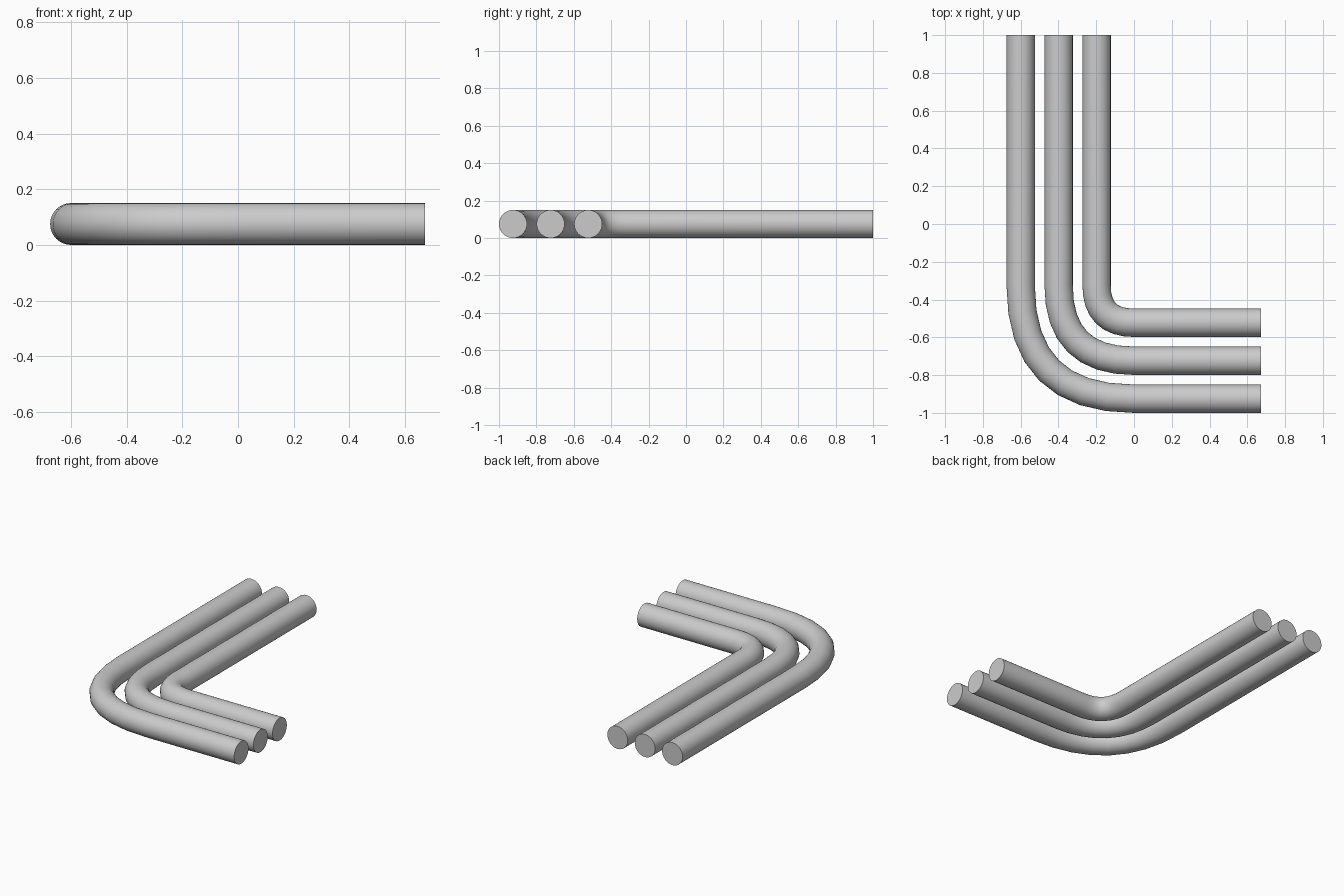
import bpy, bmesh, math
from mathutils import Vector

if "Cube" in bpy.data.objects:
    bpy.data.objects.remove(bpy.data.objects["Cube"])

RADIUS = 0.075
SIDES = 32
BEND_STEPS = 8
CENTRE_Y = -0.325     # common corner centre of the three bends (x = 0)


def pipe_path(r):
    """Straight leg along y, rounded corner, straight leg along x."""
    a, c, b = Vector((-r, CENTRE_Y)), Vector((-r, CENTRE_Y - r)), Vector((0, CENTRE_Y - r))
    pts = [(Vector((-r, 1.0)), Vector((0, -1)))]
    for i in range(BEND_STEPS + 1):
        t = i / BEND_STEPS
        p = a * (1 - t) ** 2 + c * 2 * t * (1 - t) + b * t * t
        d = (c - a) * (1 - t) + (b - c) * t
        pts.append((p, d.normalized()))
    pts.append((Vector((0.672, CENTRE_Y - r)), Vector((1, 0))))
    return pts


def make_pipe(name, r):
    bm = bmesh.new()
    rings = []
    for p, d in pipe_path(r):
        n = Vector((-d.y, d.x))
        ring = []
        for k in range(SIDES):
            ang = 2 * math.pi * k / SIDES
            q = p + n * RADIUS * math.cos(ang)
            ring.append(bm.verts.new((q.x, q.y, RADIUS + RADIUS * math.sin(ang))))
        rings.append(ring)
    for r0, r1 in zip(rings, rings[1:]):
        for k in range(SIDES):
            j = (k + 1) % SIDES
            bm.faces.new((r0[k], r0[j], r1[j], r1[k]))
    # flat end caps
    bm.faces.new(rings[0])
    bm.faces.new(rings[-1])
    bmesh.ops.recalc_face_normals(bm, faces=bm.faces)
    mesh = bpy.data.meshes.new(name)
    bm.to_mesh(mesh)
    bm.free()
    obj = bpy.data.objects.new(name, mesh)
    bpy.context.collection.objects.link(obj)
    bpy.ops.object.select_all(action='DESELECT')
    obj.select_set(True)
    bpy.context.view_layer.objects.active = obj
    bpy.ops.object.shade_smooth_by_angle(angle=math.radians(30))


# Three nested bent pipes
for name, r in (("inner_pipe", 0.198), ("middle_pipe", 0.399), ("outer_pipe", 0.6)):
    make_pipe(name, r)
